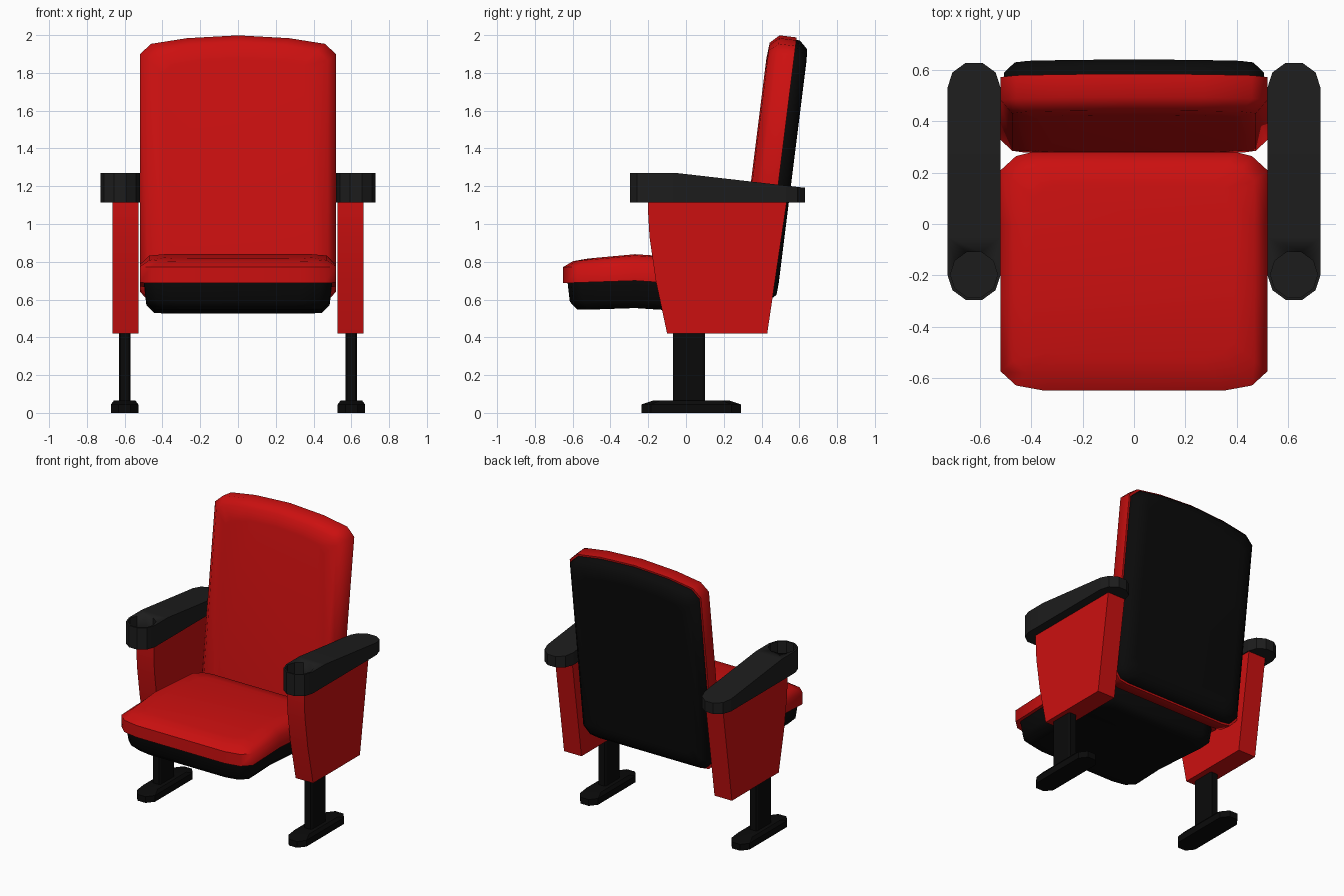
import bpy, bmesh, math
from mathutils import Vector

if "Cube" in bpy.data.objects:
    bpy.data.objects.remove(bpy.data.objects["Cube"])


def material(name, rgb):
    m = bpy.data.materials.new(name)
    m.diffuse_color = (*rgb, 1)
    m.use_nodes = True
    m.node_tree.nodes["Principled BSDF"].inputs["Base Color"].default_value = m.diffuse_color
    return m


RED = material("red_fabric", (0.6, 0.005, 0.005))
BLACK = material("black_shell", (0.003, 0.003, 0.003))
GREY = material("dark_plastic", (0.012, 0.012, 0.012))


def loft(name, rings, mat, angle=30, cuts=(), warp=None, mirror=False):
    """Skin closed rings, cap both ends, slice at y cuts, then warp."""
    bm = bmesh.new()
    vr = [[bm.verts.new(p) for p in r] for r in rings]
    n = len(vr[0])
    for a, b in zip(vr, vr[1:]):
        for i in range(n):
            j = (i + 1) % n
            bm.faces.new((a[i], a[j], b[j], b[i]))
    bm.faces.new(vr[0])
    bm.faces.new(vr[-1])
    for y in cuts:
        bmesh.ops.bisect_plane(bm, geom=bm.verts[:] + bm.edges[:] + bm.faces[:],
                               plane_co=(0, y, 0), plane_no=(0, 1, 0))
    if warp:
        for v in bm.verts:
            v.co = warp(v.co)
    bmesh.ops.recalc_face_normals(bm, faces=bm.faces)
    me = bpy.data.meshes.new(name)
    bm.to_mesh(me)
    bm.free()
    me.materials.append(mat)
    ob = bpy.data.objects.new(name, me)
    bpy.context.collection.objects.link(ob)
    bpy.ops.object.select_all(action='DESELECT')
    ob.select_set(True)
    bpy.context.view_layer.objects.active = ob
    bpy.ops.object.shade_smooth_by_angle(angle=math.radians(angle))
    if mirror:
        ob.modifiers.new("mirror", 'MIRROR')
    return ob


def inset(half, d, mid):
    """Full symmetric outline from its right half, shrunk by d."""
    pts = half + [(-x, v) for x, v in reversed(half) if x > 0]
    hx = max(p[0] for p in pts)
    hv = max(p[1] for p in pts) - mid
    return [(x * (1 - d / hx), mid + (v - mid) * (1 - d / hv)) for x, v in pts]


# Seat: plan outline raised through rings, bent over a crest
SEAT = [(0.35, -0.65), (0.46, -0.63), (0.52, -0.575),
        (0.52, 0.21), (0.46, 0.265), (0.40, 0.28)]


def seat_bend(c):
    if c.y < -0.27:
        drop = (-0.27 - c.y) / 0.38 * (0.035 if c.z > 0.8 else 0.013)
    else:
        drop = (c.y + 0.27) / 0.55 * 0.036
    return Vector((c.x, c.y, c.z - drop))


def seat_rings(levels):
    return [[(x, y, z) for x, y in inset(SEAT, d, -0.185)] for d, z in levels]


loft("seat_cushion", seat_rings([(0, 0.70), (0, 0.785), (0.05, 0.833), (0.13, 0.84)]),
     RED, 55, (-0.27, 0.0), seat_bend)
loft("seat_pan", seat_rings([(0.022, 0.71), (0.035, 0.60), (0.075, 0.557), (0.13, 0.555)]),
     BLACK, 55, (-0.27, 0.0), seat_bend)

# Backrest: arched outline stacked by depth, leaning back
BACK = [(0, 2.005), (0.27, 1.99), (0.46, 1.96), (0.52, 1.905),
        (0.52, 0.66), (0.47, 0.605), (0.40, 0.595)]


def back_rings(levels):
    return [[(x, 0.27 + (s - 0.6) * 0.125 + d, s - 0.125 * d)
             for x, s in inset(BACK, i, 1.30)] for i, d in levels]


loft("backrest_cushion", back_rings([(0.13, -0.004), (0.045, 0.003), (0, 0.05), (0, 0.14)]), RED, 55)
loft("backrest_shell", back_rings([(0.012, 0.135), (0.014, 0.16), (0.055, 0.203), (0.12, 0.207)]),
     BLACK, 55)

# Side panels
PANEL = [(-0.20, 1.13), (-0.20, 1.05), (-0.193, 0.93), (-0.16, 0.70), (-0.10, 0.42),
         (0.43, 0.42), (0.535, 1.13)]
loft("side_panel", [[(x, y, z) for y, z in PANEL] for x in (0.527, 0.665)],
     RED, 25, mirror=True)


# Armrests: rounded plan with sloping top and a cup holder
def arc(cy, r, start, count):
    return [(0.624 + r * math.cos(math.radians(start + 36 * i)),
             cy + r * math.sin(math.radians(start + 36 * i))) for i in range(count)]


ARM = arc(-0.197, 0.104, 180, 6) + arc(0.53, 0.104, 0, 6)


def arm_slope(c):
    return Vector((c.x, c.y, c.z - max(0, c.y + 0.05) * 0.115 * (c.z > 1.2)))


arm = loft("armrest", [[(x, y, z) for x, y in ARM] for z in (1.115, 1.27)],
           GREY, 30, (-0.05, 0.53), arm_slope)
cutter = loft("cup_cutter", [[(x, y, z) for x, y in arc(-0.197, 0.092, 0, 10)] for z in (1.17, 1.35)],
              GREY)
cutter.hide_render = True
cutter.hide_viewport = True
cup = arm.modifiers.new("cup_holder", 'BOOLEAN')
cup.object = cutter
cup.operation = 'DIFFERENCE'
cup.solver = 'EXACT'
arm.modifiers.new("mirror", 'MIRROR')


# Legs and feet: chamfered rectangles in plan
def slab(cx, cy, hx, hy, chx, chy, z):
    q = [(hx - chx, -hy), (hx, -hy + chy), (hx, hy - chy), (hx - chx, hy)]
    return [(cx + x, cy + y, z) for x, y in q + [(-x, y) for x, y in reversed(q)]]


loft("leg_post", [slab(0.6, 0.015, 0.031, 0.085, 0.008, 0.012, z) for z in (0.05, 0.44)],
     BLACK, 30, mirror=True)
loft("foot", [slab(0.6, 0.0275, 0.072, 0.2625, 0.04, 0.05, 0),
              slab(0.6, 0.0275, 0.072, 0.2625, 0.04, 0.05, 0.045),
              slab(0.6, 0.0275, 0.057, 0.20, 0.03, 0.04, 0.066)],
     BLACK, 30, mirror=True)
